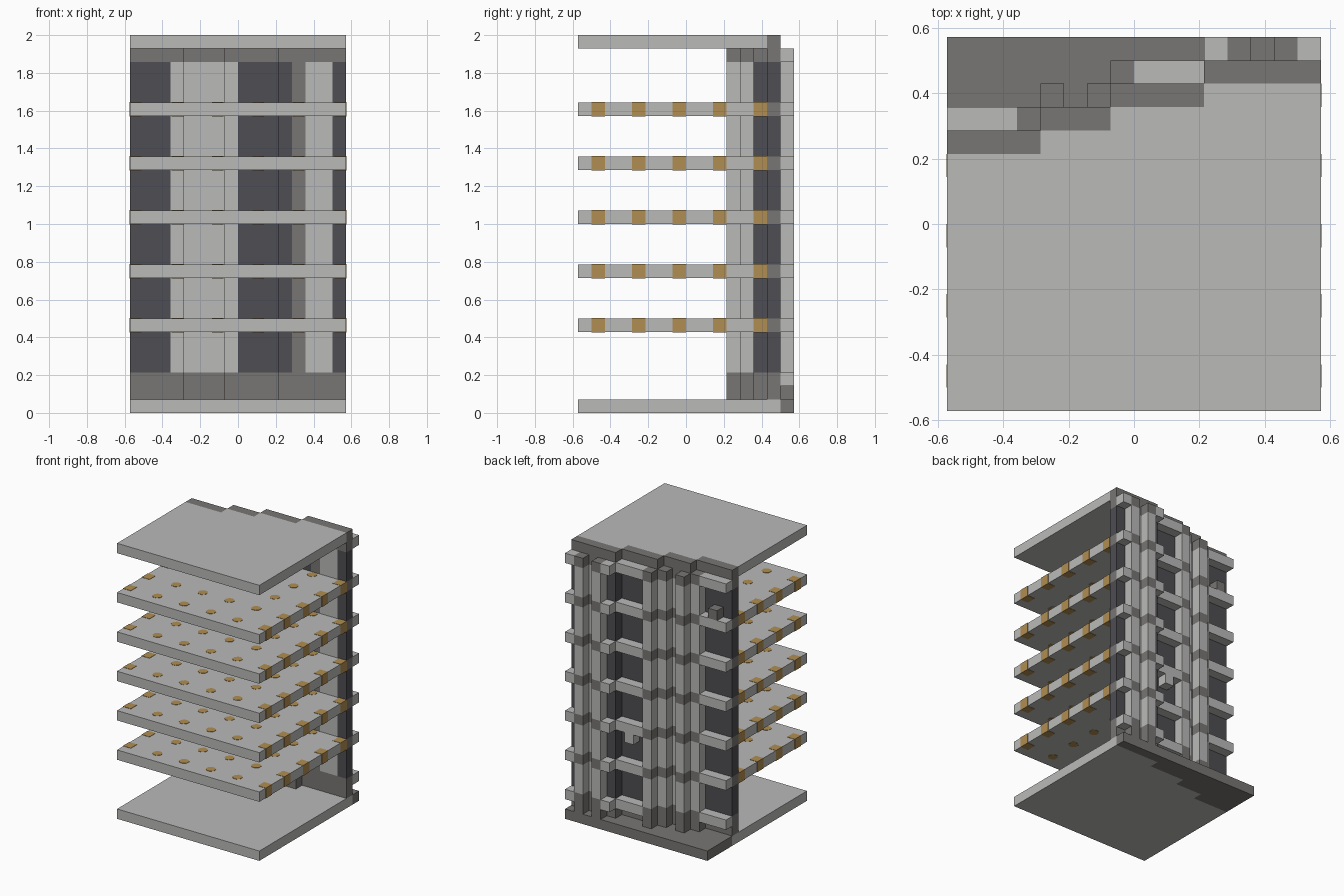
import bpy, bmesh, math
from mathutils import Vector

if "Cube" in bpy.data.objects:
    bpy.data.objects.remove(bpy.data.objects["Cube"])

U = 1 / 14            # one building module
N, TOP = 16, 28       # modules across and up
LEVELS = range(2, 27, 4)
FLOORS = range(6, 23, 4)


def material(name, rgb):
    m = bpy.data.materials.new(name)
    m.use_nodes = True
    m.diffuse_color = (*rgb, 1)
    m.node_tree.nodes["Principled BSDF"].inputs["Base Color"].default_value = (*rgb, 1)
    return m


LIGHT = material("light_concrete", (0.49, 0.49, 0.485))
DARK = material("dark_concrete", (0.187, 0.182, 0.172))
GLASS = material("dark_glass", (0.077, 0.075, 0.085))
OCHRE = material("ochre_dot", (0.44, 0.27, 0.085))


def pos(i, j, k):
    return Vector(((i - N / 2) * U, (j - N / 2) * U, k * U))


def finish(bm, name, *mats):
    bmesh.ops.recalc_face_normals(bm, faces=bm.faces)
    mesh = bpy.data.meshes.new(name)
    bm.to_mesh(mesh)
    bm.free()
    for m in mats:
        mesh.materials.append(m)
    ob = bpy.data.objects.new(name, mesh)
    bpy.context.collection.objects.link(ob)
    return ob


def prism(bm, outline, k0, k1):
    face = bm.faces.new([bm.verts.new(pos(i, j, k0)) for i, j in outline])
    ext = bmesh.ops.extrude_face_region(bm, geom=[face], use_keep_orig=True)
    moved = [g for g in ext["geom"] if isinstance(g, bmesh.types.BMVert)]
    bmesh.ops.translate(bm, verts=moved, vec=(0, 0, (k1 - k0) * U))


def rect(i0, i1, j0, j1):
    return [(i0, j0), (i1, j0), (i1, j1), (i0, j1)]


# Stepped rear wall line: start column, end column, row
STEPS = [(0, 4, 11), (4, 7, 12), (7, 11, 13), (11, 16, 14)]


def stepped(offset):
    line = []
    for a, b, j in STEPS:
        line += [(a, j + offset), (b, j + offset)]
    return line


def wall_row(i):
    return next(j for a, b, j in STEPS if a <= i < b)


def slab(name, k, offset=0):
    bm = bmesh.new()
    prism(bm, [(N, 0), (0, 0)] + stepped(offset), k, k + 1)
    finish(bm, name, LIGHT)


# Ground, roof and floor slabs
slab("ground_slab", 0, 1)
slab("roof_slab", TOP - 1)
for n, k in enumerate(FLOORS):
    slab(f"floor_slab_{n + 1}", k)

# Dark plinth behind the stepped wall
bm = bmesh.new()
prism(bm, [(N, N), (0, N)] + stepped(1), 0, 1)
finish(bm, "rear_plinth", DARK)

# Ochre dots running through each floor slab
bm = bmesh.new()
P = 0.03   # how far the dots stand proud, in modules
for k in FLOORS:
    for i in range(0, N, 3):
        for j in range(1, N, 3):
            if j >= wall_row(i):
                continue
            if i == 0:
                shape = rect(-P, 0.85, j, j + 1)
            elif i == N - 1:
                shape = rect(i + 0.15, N + P, j, j + 1)
            else:
                shape = [(i + 0.5 + 0.48 * math.cos(a), j + 0.5 + 0.48 * math.sin(a))
                         for a in (math.pi * (t + 0.5) / 4 for t in range(8))]
            prism(bm, shape, k - P, k + 1 + P)
finish(bm, "floor_dots", OCHRE)


def strip(name, i0, i1, j, top, mat):
    """Upright wall strip, dark at every floor level, coloured between."""
    bm = bmesh.new()
    prism(bm, rect(i0, i1, j, j + 1), 1, top)
    for lev in LEVELS:
        for k in (lev, lev + 1):
            if 1 < k < top:
                bmesh.ops.bisect_plane(bm, geom=bm.verts[:] + bm.edges[:] + bm.faces[:],
                                       plane_co=(0, 0, k * U), plane_no=(0, 0, 1))
    for f in bm.faces:
        k = int(f.calc_center_median().z / U + 1e-4)
        f.material_index = 0 if 3 <= k < 26 and k not in LEVELS else 1
    finish(bm, name, mat, DARK)


# Wall strips
for name, i0, i1, mat in [("window_right", 0, 3, GLASS), ("wall_pier_a", 3, 4, LIGHT),
                          ("wall_pier_b", 4, 7, LIGHT), ("wall_pier_c", 7, 8, LIGHT),
                          ("window_middle", 8, 11, GLASS), ("window_corner", 11, 12, GLASS),
                          ("wall_pier_dark", 12, 13, DARK), ("wall_pier_d", 13, 15, LIGHT),
                          ("window_left", 15, 16, GLASS)]:
    strip(name, i0, i1, wall_row(i0), TOP, mat)

# Projecting rear pillars
for n, i in enumerate((3, 4, 6, 7, 12, 14)):
    strip(f"rear_pillar_{n + 1}", i, i + 1, wall_row(i) + 1, TOP - 1, LIGHT)

# Rear ledges at each floor level
bm = bmesh.new()
for k in LEVELS:
    for i0, i1 in ((0, 3), (8, 11), (11, 12), (15, 16)):
        j = wall_row(i0) + 1
        prism(bm, rect(i0, i1, j, j + 1), k, k + 1)
finish(bm, "rear_ledges", LIGHT)

# Small boxes fixed to the rear windows
for name, i, j, k, mat in [("upper_vent_box", 1, 12, 23, DARK), ("lower_vent_box", 9, 14, 9, LIGHT)]:
    bm = bmesh.new()
    prism(bm, rect(i, i + 1, j, j + 1), k, k + 1)
    finish(bm, name, mat)
